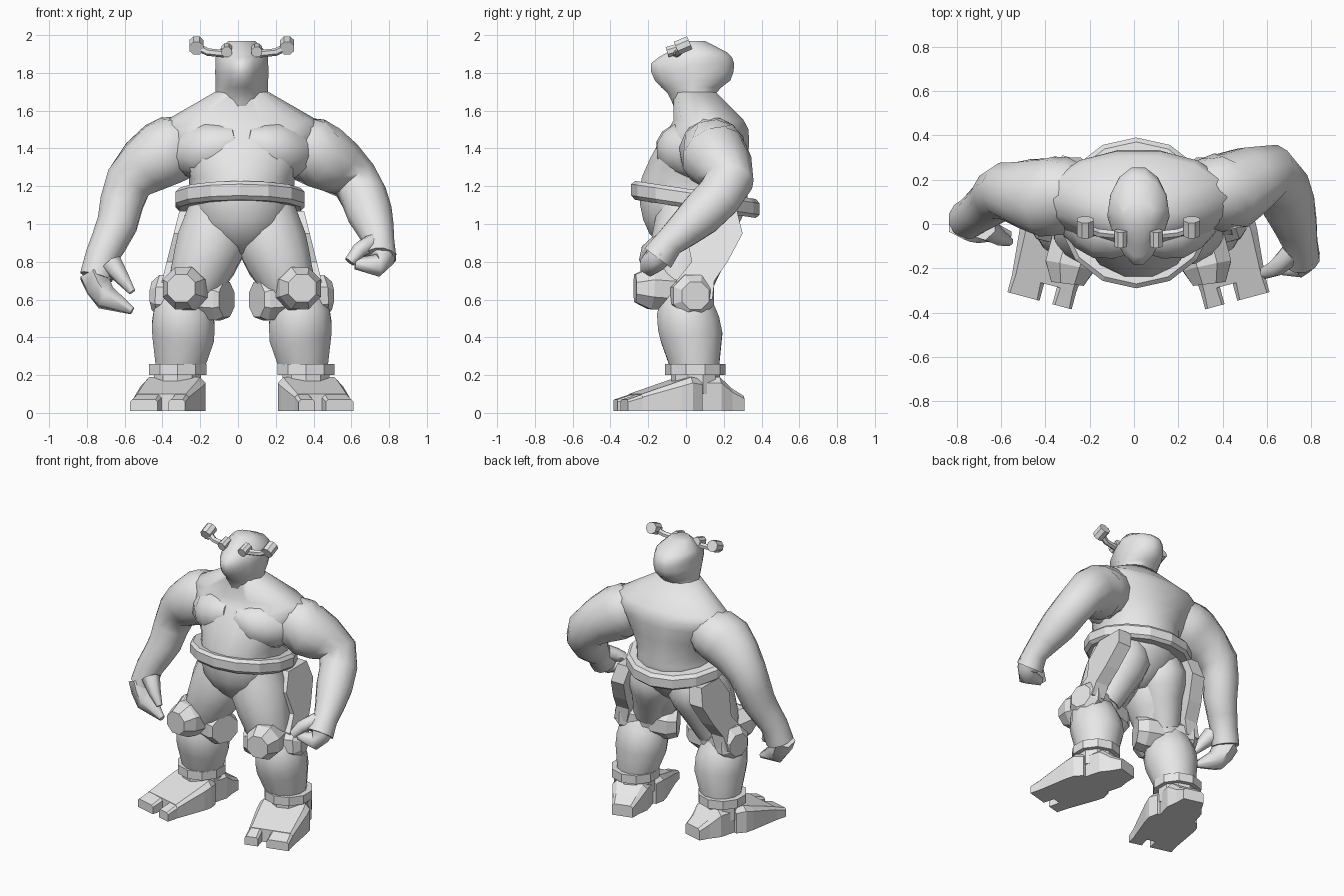
import bpy, bmesh
from math import cos, sin, pi, radians
from mathutils import Vector

cube = bpy.data.objects.get("Cube")
if cube:
    bpy.data.objects.remove(cube, do_unlink=True)

middle = .02
color = (.8, .8, .8, 1)
grey = bpy.data.materials.new("plain_grey")
grey.use_nodes = True
grey.diffuse_color = color
grey.node_tree.nodes["Principled BSDF"].inputs["Base Color"].default_value = color


def skin(name, rings, smooth):
    """Join rings of points into a closed solid."""
    bm = bmesh.new()
    loops = [[bm.verts.new(point) for point in ring] for ring in rings]
    for lower, upper in zip(loops, loops[1:]):
        for i in range(len(lower)):
            bm.faces.new((lower[i - 1], lower[i], upper[i], upper[i - 1]))
    bm.faces.new(loops[0])
    bm.faces.new(loops[-1])
    bmesh.ops.recalc_face_normals(bm, faces=bm.faces)
    mesh = bpy.data.meshes.new(name)
    bm.to_mesh(mesh)
    bm.free()
    mesh.materials.append(grey)
    if smooth:
        mesh.shade_smooth()
        mesh.set_sharp_from_angle(angle=radians(60))
    obj = bpy.data.objects.new(name, mesh)
    bpy.context.collection.objects.link(obj)


def spline(stations):
    """Add a flowing midpoint between neighbouring stations."""
    knots = [Vector(s) for s in stations]
    knots = [2 * knots[0] - knots[1]] + knots + [2 * knots[-1] - knots[-2]]
    result = []
    for a, b, c, d in zip(knots, knots[1:], knots[2:], knots[3:]):
        result += [b, (9 * (b + c) - a - d) / 16]
    return result[:-1] + [knots[-2]]


def limb(name, stations, sides=10, smooth=True):
    """Tube through (x, y, z, radius) stations, rings square to the path."""
    path = spline(stations) if smooth else [Vector(s) for s in stations]
    reach = (path[-1] - path[0]).xyz.normalized()
    side = Vector((0, 1, 0)) if abs(reach.x) > .8 else Vector((1, 0, 0))
    rings = []
    for i, station in enumerate(path):
        along = (path[min(i + 1, len(path) - 1)] - path[max(i - 1, 0)]).xyz.normalized()
        u = (side - along * side.dot(along)).normalized()
        v = along.cross(u)
        turns = [2 * pi * (k + .5) / sides for k in range(sides)]
        rings.append([station.xyz + station.w * (u * cos(t) + v * sin(t)) for t in turns])
    skin(name, rings, smooth)


def body(name, levels, sides=14, snout=0):
    """Stack of level ovals: (height, half width, front, back)."""
    rings = []
    for z, half, front, back in spline(levels):
        ring = []
        for k in range(sides):
            turn = 2 * pi * k / sides
            narrow = 1 - snout * max(0, -sin(turn))
            depth = (front + back + (back - front) * sin(turn)) / 2
            ring.append((middle + half * narrow * cos(turn), depth, z))
        rings.append(ring)
    skin(name, rings, True)


# Torso and head
body("torso", [(.84, .06, -.08, .12), (.95, .22, -.2, .25), (1.1, .28, -.25, .33),
               (1.25, .28, -.24, .33), (1.45, .4, -.14, .34), (1.55, .4, -.07, .31),
               (1.7, .14, -.07, .16)])
body("head", [(1.6, .16, -.06, .25), (1.69, .14, -.1, .16), (1.76, .14, -.17, .24), (1.85, .14, -.19, .26),
              (1.91, .13, -.1, .22), (1.97, .07, -.03, .1)], snout=.35)

# Belt, lower at the back
belt = []
for rise, radius in ((-.05, .33), (-.03, .35), (.03, .35), (.05, .33)):
    ring = []
    for k in range(14):
        turn = 2 * pi * (k + .5) / 14
        across, depth = radius * cos(turn), (radius - .01) * sin(turn)
        ring.append((across + .01, depth + .05, 1.13 + rise - .15 * depth))
    belt.append(ring)
skin("belt", belt, False)


def boot(side, mirrored):
    """Two-toed boot, turned outward, with a narrow heel."""
    turn = radians(15)

    def section(ahead, left, right, top):
        bevel = top / 6
        outline = [(left, .01), (right, .01), (right, top - bevel), (right - bevel, top),
                   (left + bevel, top), (left, top - bevel)]
        return [mirrored(.36 + ahead * sin(turn) + w * cos(turn),
                         .05 - ahead * cos(turn) + w * sin(turn), z) for w, z in outline]

    heel = ((-.25, .07, .09), (-.18, .09, .13), (-.11, .12, .19), (.05, .12, .19))
    sole = ((0, .14, .18), (.06, .17, .19), (.12, .17, .17), (.33, .15, .1))
    for part, stations in (("heel", heel), ("sole", sole)):
        skin(side + "_boot_" + part, [section(ahead, -w, w, top) for ahead, w, top in stations], False)
    for toe, left, right in (("inner", -.15, -.06), ("outer", 0, .15)):
        tip = [section(ahead, left, right, top) for ahead, top in ((.32, .1), (.41, .07))]
        skin(side + "_" + toe + "_toe", tip, False)


# Parts repeated on both sides
for side, sign in (("left", 1), ("right", -1)):
    def mirrored(x, y, z):
        return (middle + sign * (x - middle), y, z)

    def pair(part, stations, sides=10, smooth=True):
        limb(side + "_" + part, [(*mirrored(x, y, z), r) for x, y, z, r in stations], sides, smooth)

    # Leg muscles and chest
    pair("thigh", [(.15, .0, 1.1, .15), (.18, 0, .9, .19), (.26, -.03, .7, .15), (.3, 0, .55, .12)], 12)
    pair("buttock", [(.14, .12, 1.12, .1), (.17, .12, .97, .16), (.21, .08, .82, .13), (.27, .03, .65, .1)], 12)
    pair("shin", [(.31, 0, .66, .1), (.33, 0, .54, .16), (.33, .03, .4, .17), (.35, .05, .23, .13)], 12)
    pair("chest", [(.04, -.06, 1.44, .08), (.16, -.03, 1.4, .14), (.27, .05, 1.38, .14), (.36, .12, 1.4, .1)], 12)

    # Boot cuff and ankle
    pair("ankle_cuff", [(.36, .05, .2, .16), (.36, .05, .26, .16)], smooth=False)
    pair("ankle", [(.36, .05, .1, .13), (.36, .05, .2, .13)], smooth=False)
    boot(side, mirrored)

    # Knee gear
    pair("knee_pad", [(.29, -.04, .65, .12), (.33, -.19, .66, .12), (.34, -.27, .66, .08)], 8, False)
    pair("knee_hinge", [(.1, -.06, .6, .1), (.14, -.04, .6, .12), (.45, .04, .62, .12), (.49, .05, .62, .08)], 8, False)

    # Plate down the outer thigh
    plate = []
    for z, front, back in ((1.07, .07, .27), (.95, 0, .3), (.8, .03, .22), (.7, -.05, .15), (.6, -.04, .14)):
        outer = .35 + (1.07 - z) / 4
        inner = outer - .1
        plate.append([mirrored(inner, front, z), mirrored(outer, front, z),
                      mirrored(outer, back, z), mirrored(inner, back, z)])
    skin(side + "_thigh_guard", plate, False)

    # Goggle lens, bracket and round end piece
    pair("lens", [(.1, -.03, 1.93, .03), (.1, -.1, 1.91, .03)], 8, False)
    pair("goggle_bracket", [(.1, -.05, 1.9, .02), (.2, -.04, 1.91, .02), (.26, -.02, 1.94, .02)], 6, False)
    pair("goggle_end", [(.26, .02, 1.96, .04), (.26, -.05, 1.93, .04)], 8, False)

# Left arm, bent forward, with a curled hand
limb("left_arm", [(.15, .14, 1.5, .07), (.32, .14, 1.42, .16), (.44, .15, 1.36, .18), (.62, .23, 1.23, .13),
                  (.7, .08, 1.05, .12), (.75, -.09, .9, .08), (.75, -.15, .82, .09)], 12)
limb("left_fingers", [(.76, -.13, .85, .08), (.74, -.19, .78, .06), (.62, -.2, .79, .03)], 6)
limb("left_thumb", [(.71, -.13, .9, .05), (.64, -.2, .86, .04), (.59, -.22, .8, .03)], 6)

# Right arm, hanging, with an open claw
limb("right_arm", [(-.11, .14, 1.5, .07), (-.28, .14, 1.42, .16), (-.4, .12, 1.37, .18), (-.58, .15, 1.22, .13),
                   (-.64, .1, 1, .11), (-.72, .04, .83, .09), (-.75, .02, .72, .09)], 12)
limb("right_fingers", [(-.77, .01, .74, .08), (-.7, -.02, .61, .07), (-.56, -.05, .54, .02)], 6)
limb("right_thumb", [(-.67, -.02, .79, .06), (-.61, -.06, .71, .04), (-.56, -.08, .64, .02)], 6)
